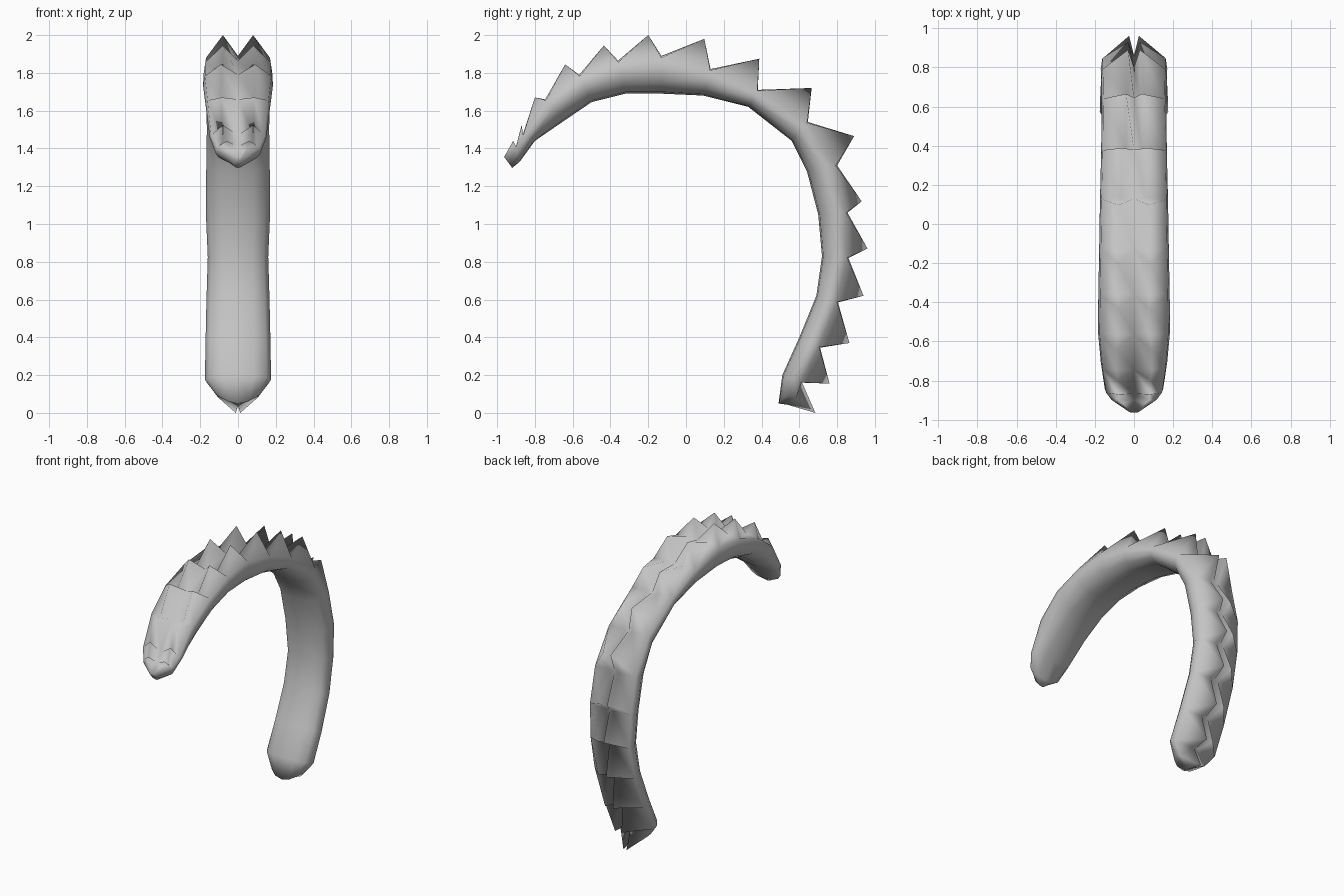
import bpy, bmesh
from mathutils import Vector

cube = bpy.data.objects.get("Cube")
if cube:
    bpy.data.objects.remove(cube, do_unlink=True)

grey = bpy.data.materials.new("plain grey")
grey.use_nodes = True
grey.diffuse_color = (0.55, 0.55, 0.55, 1)
grey.node_tree.nodes["Principled BSDF"].inputs["Base Color"].default_value = (0.55, 0.55, 0.55, 1)

# Stations along the arch: inner point (y, z), outer groove (y, z), half width
stations = [
    ((-.92, 1.297), (-.963, 1.355), .025),
    ((-.88, 1.33), (-.90, 1.41), .12),
    ((-.80, 1.44), (-.865, 1.47), .15),
    ((-.64, 1.55), (-.745, 1.66), .17),
    ((-.50, 1.645), (-.565, 1.79), .185),
    ((-.32, 1.69), (-.36, 1.865), .182),
    ((-.13, 1.69), (-.13, 1.89), .178),
    ((.09, 1.68), (.13, 1.82), .174),
    ((.33, 1.62), (.38, 1.71), .168),
    ((.56, 1.44), (.645, 1.54), .165),
    ((.64, 1.28), (.80, 1.31), .168),
    ((.70, 1.05), (.855, 1.06), .17),
    ((.72, .83), (.86, .82), .16),
    ((.69, .62), (.805, .585), .167),
    ((.60, .40), (.71, .345), .172),
    ((.51, .20), (.615, .16), .175),
    ((.49, .05), (.59, .035), .11),
]
# Twin scale tips closing each row: y, z and distance from the middle
tips = [(-.915, 1.44, .06), (-.87, 1.525, .08), (-.80, 1.67, .085), (-.64, 1.845, .09),
        (-.435, 1.945, .08), (-.20, 2.0, .08), (.097, 1.98, .08), (.388, 1.875, .065),
        (.665, 1.72, .04), (.89, 1.465, .03), (.93, 1.12, .03), (.961, .87, .025),
        (.94, .62, .03), (.865, .37, .03), (.76, .155, .025), (.685, 0, .012)]

bm = bmesh.new()


def ring(station, crest, crest_x, lift=0):
    """Closed rounded cross-section; lift raises its sides above its middle."""
    inner, outer, w = station
    a, b = Vector((0, *inner)), Vector((0, *outer))

    def at(fx, f):
        return a.lerp(b, f) + Vector((fx * w, 0, fx * fx * lift))
    crest = b if crest is None else Vector((0, *crest))
    half = [at(.5, .05), at(.86, .27), at(1, .6), at(.95, .95), crest + Vector((crest_x, 0, 0))]
    mirrored = [Vector((-p.x, p.y, p.z)) for p in reversed(half)]
    return [bm.verts.new(p) for p in [a] + half + [b] + mirrored]


# Each row flares from the groove out to its tips, then steps back in
rings = []
for i, (y, z, x) in enumerate(tips):
    last = i == len(tips) - 1
    rings.append(ring(stations[i], None, x if i else .015))
    rings.append(ring(stations[i + 1], (y, z), x, .05 if last else 0))

for r, s in zip(rings, rings[1:]):
    n = len(r)
    for k in range(n):
        j = (k + 1) % n
        bm.faces.new((r[k], r[j], s[j], s[k]))

# Close both ends with a fan around the middle of the section
for r in (rings[0], rings[-1]):
    mid = bm.verts.new((r[0].co + r[len(r) // 2].co) / 2)
    for k in range(len(r)):
        bm.faces.new((mid, r[k], r[(k + 1) % len(r)]))

bmesh.ops.remove_doubles(bm, verts=bm.verts[:], dist=1e-4)
bmesh.ops.dissolve_degenerate(bm, edges=bm.edges[:], dist=1e-5)
bmesh.ops.recalc_face_normals(bm, faces=bm.faces[:])
for face in bm.faces:
    face.smooth = True

mesh = bpy.data.meshes.new("scaly_arch")
bm.to_mesh(mesh)
bm.free()
mesh.materials.append(grey)
arch = bpy.data.objects.new("scaly_arch", mesh)
bpy.context.collection.objects.link(arch)
